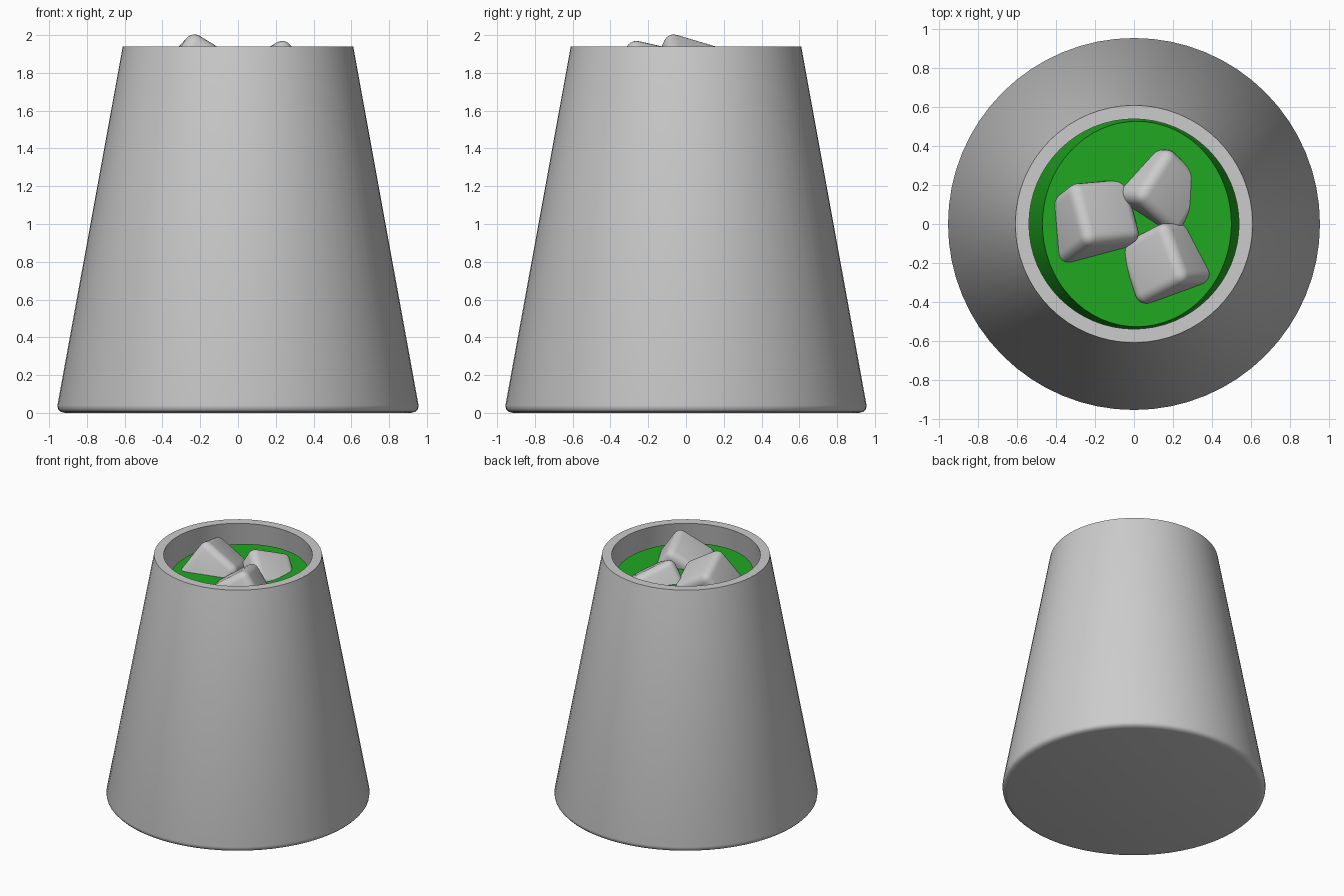
import bpy, bmesh, math
from mathutils import Matrix

if "Cube" in bpy.data.objects:
    bpy.data.objects.remove(bpy.data.objects["Cube"])

SIDES = 64


def finish(name, bm, angle=35):
    bmesh.ops.recalc_face_normals(bm, faces=bm.faces)
    mesh = bpy.data.meshes.new(name)
    bm.to_mesh(mesh)
    bm.free()
    obj = bpy.data.objects.new(name, mesh)
    bpy.context.collection.objects.link(obj)
    bpy.ops.object.select_all(action='DESELECT')
    bpy.context.view_layer.objects.active = obj
    obj.select_set(True)
    bpy.ops.object.shade_smooth_by_angle(angle=math.radians(angle))
    return obj


def lathe(name, profile, angle=35):
    """Spin (radius, z) points about z and cap both ends."""
    bm = bmesh.new()
    rings = []
    for r, z in profile:
        rings.append([bm.verts.new((r * math.cos(2 * math.pi * i / SIDES),
                                    r * math.sin(2 * math.pi * i / SIDES), z))
                      for i in range(SIDES)])
    for lo, hi in zip(rings, rings[1:]):
        for i in range(SIDES):
            j = (i + 1) % SIDES
            bm.faces.new((lo[i], lo[j], hi[j], hi[i]))
    bm.faces.new(rings[0])
    bm.faces.new(rings[-1])
    return finish(name, bm, angle)


# Tapered cup: rounded foot, outer wall, flat rim, inner wall and floor
lathe("cup", [(0.915, 0.0), (0.94, 0.006), (0.953, 0.02), (0.956, 0.04),
              (0.61, 1.94), (0.54, 1.94), (0.87, 0.08)])

# Green drink, slightly oval and narrower than the cup inside
drink = lathe("drink", [(0.84, 0.09), (0.528, 1.79)])
drink.scale.x = 0.92
drink.location.x = 0.015
green = bpy.data.materials.new("green_drink")
green.diffuse_color = (0.015, 0.39, 0.015, 1)
green.use_nodes = True
green.node_tree.nodes["Principled BSDF"].inputs["Base Color"].default_value = green.diffuse_color
drink.data.materials.append(green)


# Rounded ice cubes, tilted and partly sunk in the drink
def ice_cube(name, centre, size, rx, ry, rz):
    bm = bmesh.new()
    bmesh.ops.create_cube(bm, size=size)
    bmesh.ops.bevel(bm, geom=bm.edges[:], offset=0.055, segments=5,
                    profile=0.5, affect='EDGES')
    rot = (Matrix.Rotation(math.radians(rz), 4, 'Z')
           @ Matrix.Rotation(math.radians(rx), 4, 'X')
           @ Matrix.Rotation(math.radians(ry), 4, 'Y'))
    obj = finish(name, bm, 40)
    obj.matrix_world = Matrix.Translation(centre) @ rot


ice_cube("ice_cube_left", (-0.215, 0.01, 1.76), 0.345, -16, 33, 15)
ice_cube("ice_cube_back", (0.122, 0.172, 1.70), 0.335, -18, 28, -33)
ice_cube("ice_cube_front", (0.175, -0.20, 1.735), 0.34, -12, -33, 20)
